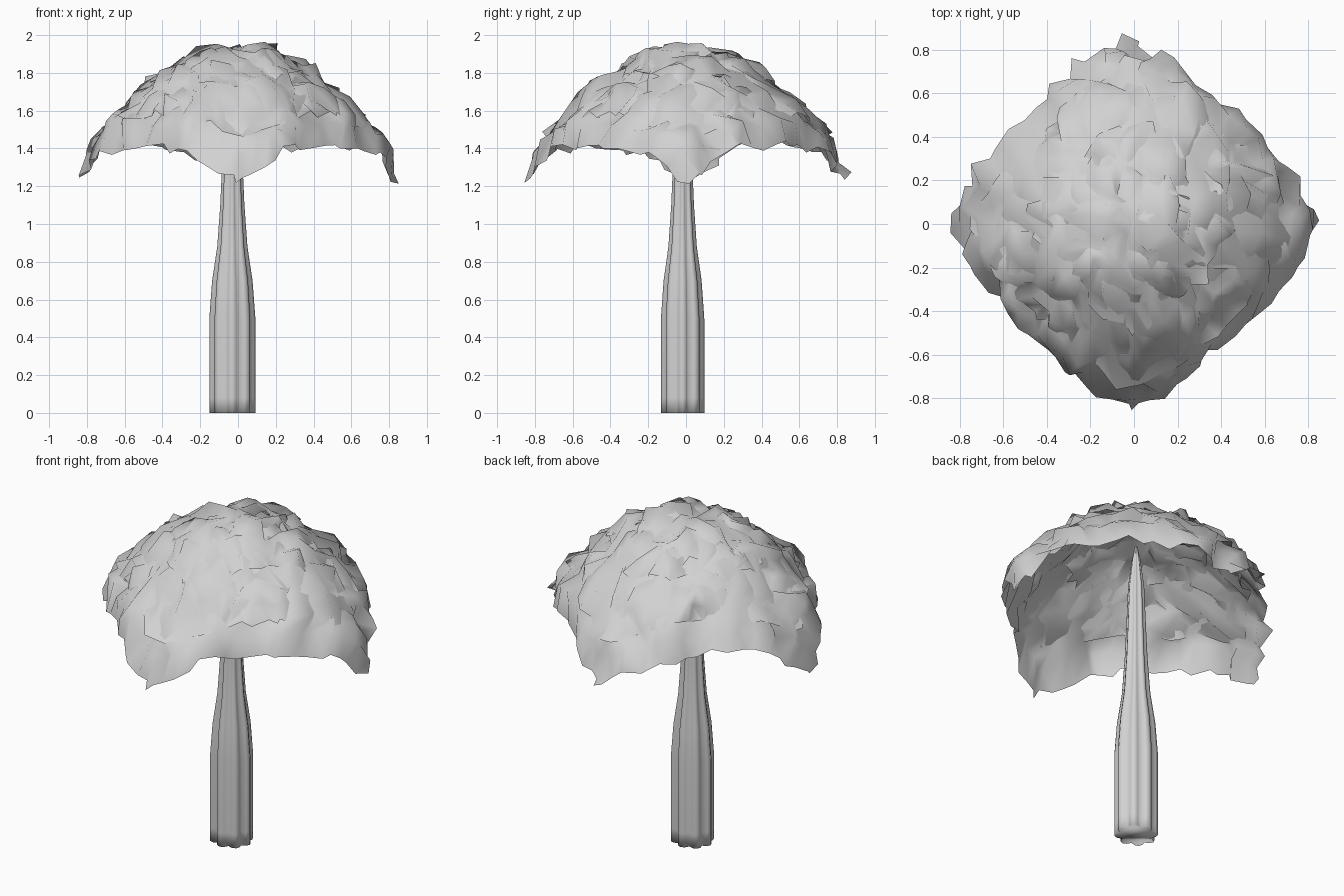
import bpy, bmesh, math, random
from mathutils import Vector, noise

random.seed(7)
if "Cube" in bpy.data.objects:
    bpy.data.objects.remove(bpy.data.objects["Cube"], do_unlink=True)

grey = bpy.data.materials.new("plain_grey")
grey.use_nodes = True
grey.diffuse_color = (0.64, 0.64, 0.64, 1)
grey.node_tree.nodes["Principled BSDF"].inputs["Base Color"].default_value = (0.64, 0.64, 0.64, 1)


def finish(bm, name):
    mesh = bpy.data.meshes.new(name)
    bm.to_mesh(mesh)
    bm.free()
    mesh.materials.append(grey)
    mesh.shade_smooth()
    obj = bpy.data.objects.new(name, mesh)
    bpy.context.collection.objects.link(obj)


# Dome profile: fraction of rim radius -> fraction of total drop
PROFILE = [(0, 0), (0.2, 0.03), (0.36, 0.11), (0.5, 0.22), (0.7, 0.44), (0.83, 0.61), (0.95, 0.8), (1, 1)]
# Distance along the sheet -> fraction of rim radius
SPREAD = [(0, 0), (0.6, 0.68), (0.85, 0.91), (1, 1)]


def sample(table, x):
    for (x0, y0), (x1, y1) in zip(table, table[1:]):
        if x <= x1:
            return y0 + (y1 - y0) * (x - x0) / (x1 - x0)
    return table[-1][1]


def dome_point(t, phi):
    """Point on the dome, with four drooping corners on the axes."""
    off_axis = abs((phi + math.pi / 4) % (math.pi / 2) - math.pi / 4)
    k = 1 - off_axis / (math.pi / 4)
    rim = 0.69 + 0.16 * k ** 1.5
    rim_z = 1.42 - 0.21 * k ** 3
    frac = sample(SPREAD, t)
    return Vector((rim * frac * math.cos(phi), rim * frac * math.sin(phi),
                   1.925 - (1.925 - rim_z) * sample(PROFILE, frac)))


def leaf_sheet(name, cells, reach, turn, lump, jitter):
    """Crumpled square sheet draped over the dome."""
    bm = bmesh.new()
    bmesh.ops.create_grid(bm, x_segments=cells, y_segments=cells, size=1)
    for v in bm.verts:
        t = max(abs(v.co.x), abs(v.co.y))
        phi = math.atan2(v.co.y, v.co.x) + math.pi / 4 + turn
        p = dome_point(t * reach, phi)
        out = Vector((p.x, p.y, (p.z - 1.1) * 0.9)).normalized()
        p += out * lump * noise.noise(p * 6 + Vector((turn * 9, 0, 0)))
        p += Vector([random.uniform(-jitter, jitter) for _ in range(3)])
        v.co = p
    finish(bm, name)


leaf_sheet("outer_canopy", 19, 1.0, 0, 0.05, 0.03)
leaf_sheet("upper_canopy", 16, 0.82, 0.7, 0.06, 0.027)
leaf_sheet("crown_canopy", 11, 0.5, 0.2, 0.07, 0.033)

# Fluted trunk: ribbed section, tapering up into the canopy
LEVELS = [(0, 0.122), (0.08, 0.122), (0.5, 0.122), (0.7, 0.107), (0.88, 0.08),
          (1.1, 0.064), (1.3, 0.055), (1.55, 0.045), (1.72, 0.024), (1.8, 0.008)]
RIBS = 8
SIDES = RIBS * 4
bm = bmesh.new()
rings = []
for z, radius in LEVELS:
    ring = []
    for i in range(SIDES):
        a = 2 * math.pi * i / SIDES
        r = radius * (0.76 + 0.24 * abs(math.cos(a * RIBS / 2)))
        ring.append(bm.verts.new((-0.03 + r * math.cos(a), -0.018 + r * math.sin(a) * 0.94, z)))
    rings.append(ring)
for low, high in zip(rings, rings[1:]):
    for i in range(SIDES):
        j = (i + 1) % SIDES
        bm.faces.new((low[i], low[j], high[j], high[i]))
bm.faces.new(rings[0][::-1])
bm.faces.new(rings[-1])
finish(bm, "trunk")
